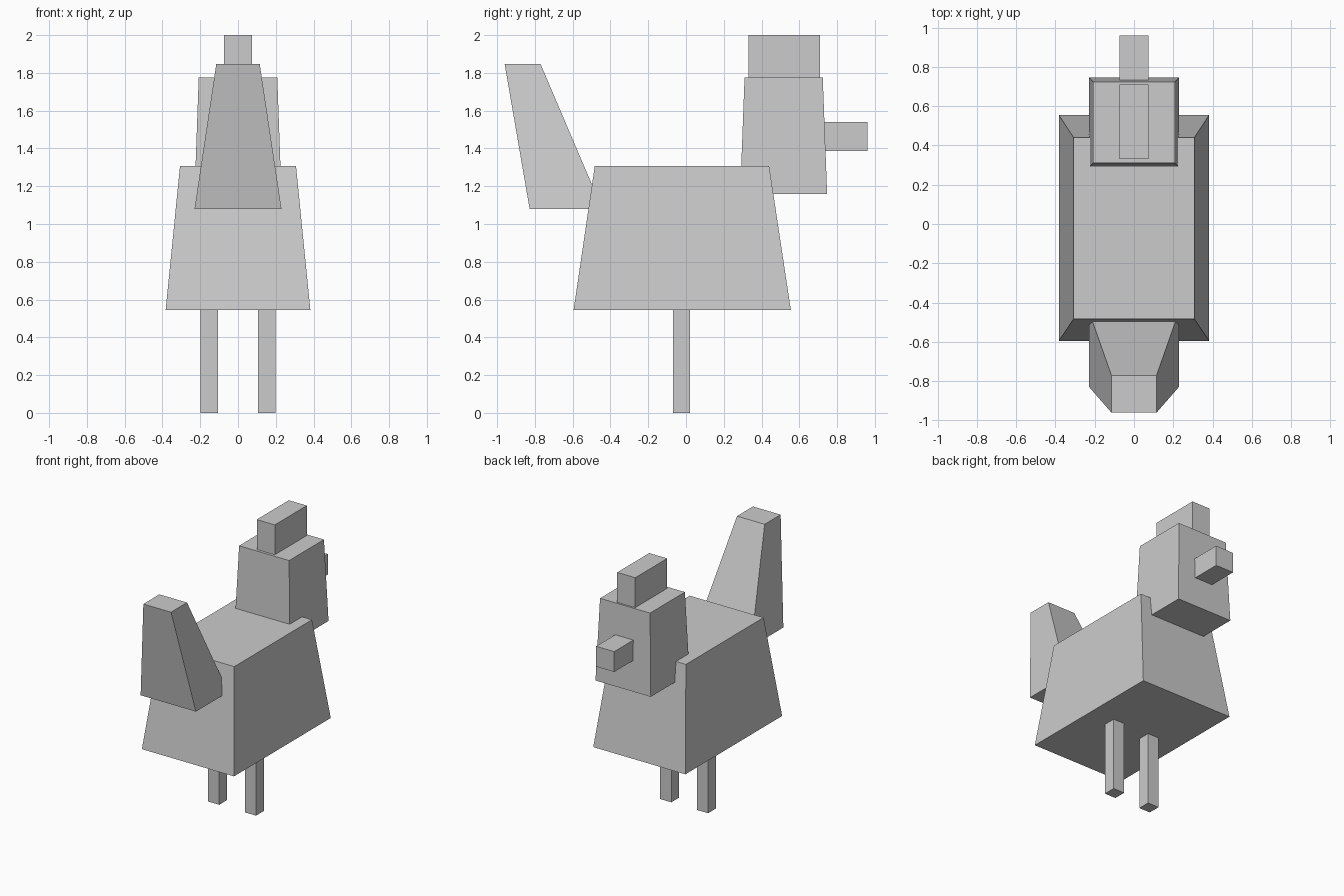
import bpy
import bmesh

cube = bpy.data.objects.get("Cube")
if cube:
    bpy.data.objects.remove(cube, do_unlink=True)

# Single plain grey for every part
grey = bpy.data.materials.new("light_grey")
grey.use_nodes = True
colour = (0.6, 0.6, 0.6, 1)
grey.diffuse_color = colour
grey.node_tree.nodes["Principled BSDF"].inputs["Base Color"].default_value = colour


def block(name, bottom, top, z0, z1):
    """Tapered box; bottom and top are (x min, x max, y min, y max)."""
    bm = bmesh.new()
    rings = []
    for (xa, xb, ya, yb), z in ((bottom, z0), (top, z1)):
        corners = ((xa, ya), (xb, ya), (xb, yb), (xa, yb))
        rings.append([bm.verts.new((x, y, z)) for x, y in corners])
    low, high = rings
    bm.faces.new(low[::-1])
    bm.faces.new(high)
    for i in range(4):
        j = (i + 1) % 4
        bm.faces.new((low[i], low[j], high[j], high[i]))
    mesh = bpy.data.meshes.new(name)
    bm.to_mesh(mesh)
    bm.free()
    mesh.materials.append(grey)
    obj = bpy.data.objects.new(name, mesh)
    bpy.context.collection.objects.link(obj)
    return obj


# Body, wider at the bottom
block("body", (-0.383, 0.383, -0.595, 0.555), (-0.307, 0.307, -0.483, 0.44), 0.545, 1.307)

# Head with comb and beak, toward +y
block("head", (-0.23, 0.23, 0.287, 0.747), (-0.208, 0.208, 0.31, 0.724), 1.16, 1.775)
comb = (-0.075, 0.075, 0.33, 0.71)
block("comb", comb, comb, 1.775, 2.0)
beak = (-0.075, 0.075, 0.72, 0.96)
block("beak", beak, beak, 1.387, 1.54)

# Tail leaning backward and narrowing upward
block("tail", (-0.23, 0.23, -0.828, -0.443), (-0.115, 0.115, -0.96, -0.77), 1.08, 1.847)

# Legs
for name, x in (("left_leg", 0.153), ("right_leg", -0.153)):
    foot = (x - 0.046, x + 0.046, -0.07, 0.022)
    block(name, foot, foot, 0, 0.55)
